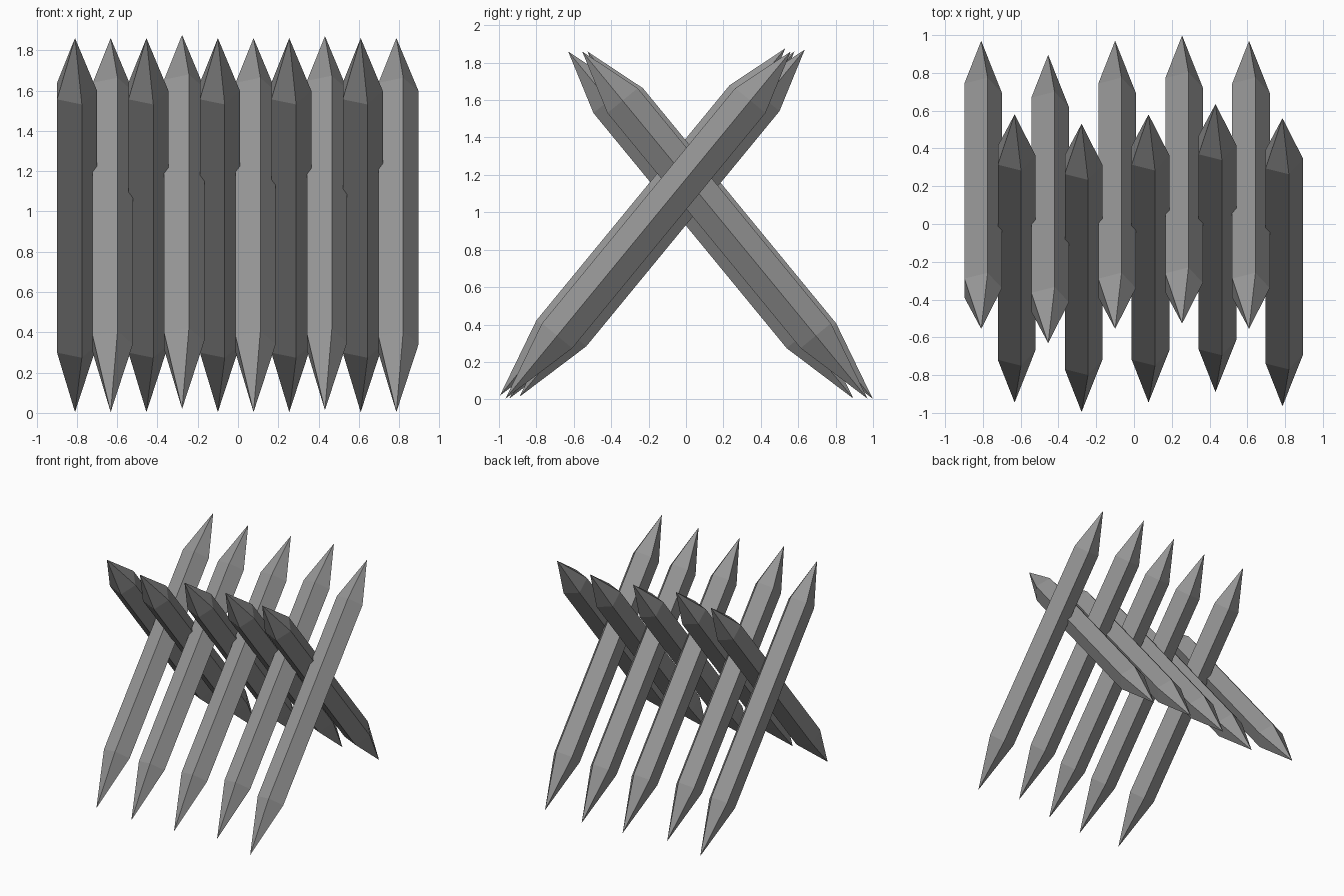
import bpy
import bmesh
from math import cos, sin, tau
from mathutils import Vector

cube = bpy.data.objects.get("Cube")
if cube:
    bpy.data.objects.remove(cube, do_unlink=True)

wood = bpy.data.materials.new("weathered_grey")
wood.use_nodes = True
GREY = (0.3, 0.3, 0.3, 1)
wood.diffuse_color = GREY
wood.node_tree.nodes["Principled BSDF"].inputs["Base Color"].default_value = GREY

SIDES, RADIUS = 5, 0.11
FOOT_TAPER, HEAD_TAPER = 0.435, 0.34
RUN, RISE = 1.525, 1.856


def stake(name, foot, lean):
    """Five-sided stake sharpened at both ends, leaning along +y or -y."""
    span = Vector((0, lean * RUN, RISE))
    axis = span.normalized()
    side = Vector((1, 0, 0))
    up = side.cross(axis)
    head = foot + span

    bm = bmesh.new()

    def ring(centre):
        return [bm.verts.new(centre + RADIUS * (side * cos(tau * i / SIDES) + up * sin(tau * i / SIDES)))
                for i in range(SIDES)]

    tip_a, tip_b = bm.verts.new(foot), bm.verts.new(head)
    low = ring(foot + axis * FOOT_TAPER)
    high = ring(head - axis * HEAD_TAPER)
    for i in range(SIDES):
        j = (i + 1) % SIDES
        bm.faces.new((tip_a, low[j], low[i]))
        bm.faces.new((low[i], low[j], high[j], high[i]))
        bm.faces.new((high[i], high[j], tip_b))
    bmesh.ops.recalc_face_normals(bm, faces=bm.faces)

    mesh = bpy.data.meshes.new(name)
    bm.to_mesh(mesh)
    bm.free()
    mesh.materials.append(wood)
    bpy.context.collection.objects.link(bpy.data.objects.new(name, mesh))


# Alternating stakes: (foot y, foot z) for each row, left to right
back_feet = [(0.97, 0.004), (0.895, 0.004), (0.97, 0.004), (0.998, 0.004), (0.97, 0.004)]
front_feet = [(-0.945, 0.004), (-0.995, 0.02), (-0.945, 0.004), (-0.89, 0.014), (-0.965, 0.004)]
SPACING = 0.3545
for n in range(5):
    y, z = back_feet[n]
    stake(f"back_stake_{n + 1}", Vector((-0.809 + n * SPACING, y, z)), -1)
    y, z = front_feet[n]
    stake(f"front_stake_{n + 1}", Vector((-0.632 + n * SPACING, y, z)), 1)
